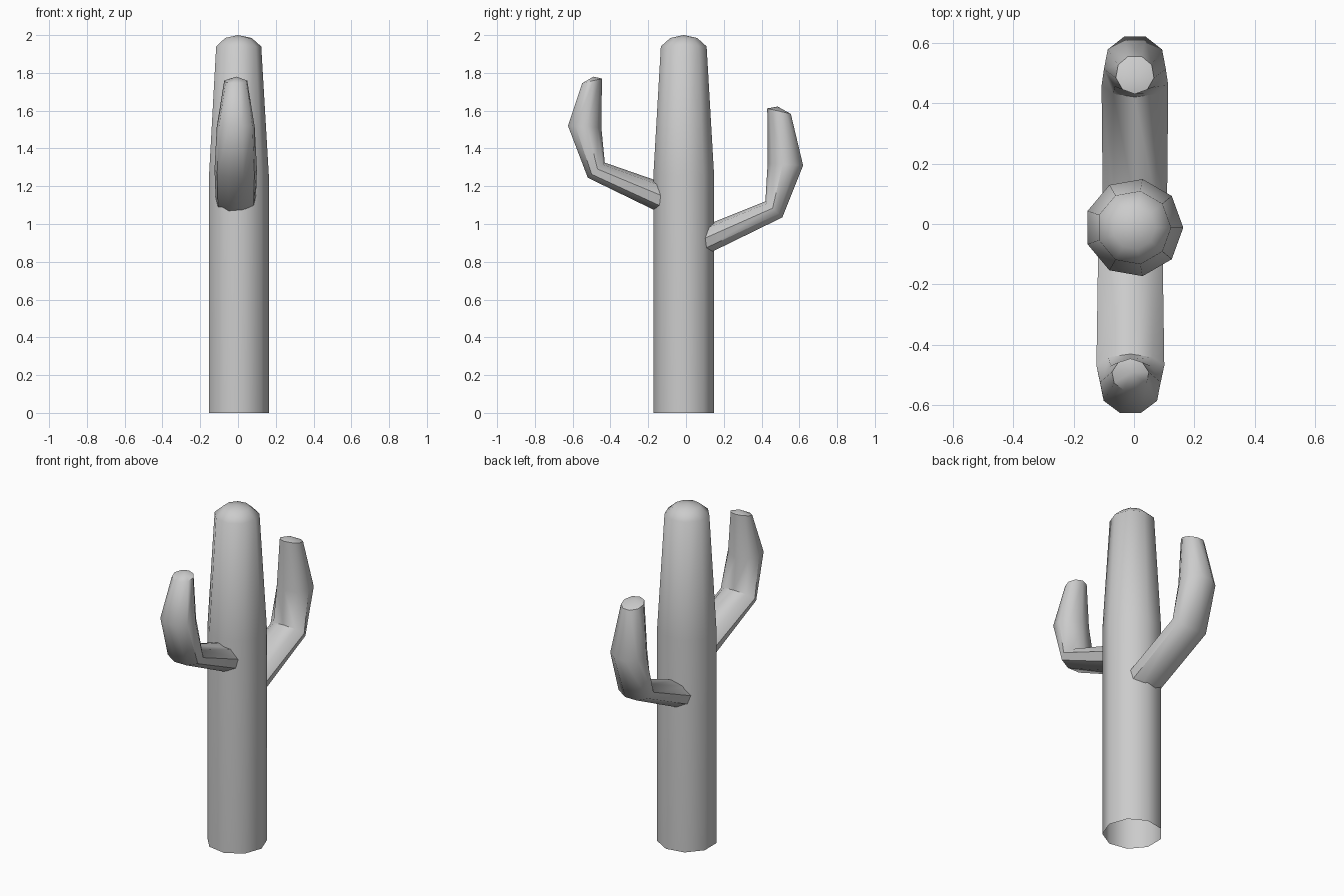
import bpy, bmesh
from math import sin, cos, pi, radians

SIDES = 9

cube = bpy.data.objects.get("Cube")
if cube:
    bpy.data.objects.remove(cube, do_unlink=True)

# One plain grey for the whole plant
grey = bpy.data.materials.new("plain grey")
grey.use_nodes = True
color = (0.6, 0.6, 0.6, 1)
grey.diffuse_color = color
grey.node_tree.nodes["Principled BSDF"].inputs["Base Color"].default_value = color


def loft(name, rings, apex):
    """Skin a stack of rings, open at the base, closed by a fan at the apex."""
    bm = bmesh.new()
    loops = [[bm.verts.new(p) for p in ring] for ring in rings]
    tip = bm.verts.new(apex)
    for i in range(SIDES):
        j = (i + 1) % SIDES
        for low, high in zip(loops, loops[1:]):
            bm.faces.new((low[i], low[j], high[j], high[i]))
        bm.faces.new((loops[-1][i], loops[-1][j], tip))
    bmesh.ops.recalc_face_normals(bm, faces=bm.faces)
    mesh = bpy.data.meshes.new(name)
    bm.to_mesh(mesh)
    bm.free()
    mesh.materials.append(grey)
    obj = bpy.data.objects.new(name, mesh)
    bpy.context.collection.objects.link(obj)
    bpy.ops.object.select_all(action='DESELECT')
    obj.select_set(True)
    bpy.context.view_layer.objects.active = obj
    bpy.ops.object.shade_smooth_by_angle(angle=radians(46))


def round_ring(radius, z):
    return [(radius * cos(2 * pi * i / SIDES), radius * sin(2 * pi * i / SIDES) - 0.012, z)
            for i in range(SIDES)]


def arm_ring(x, half_width, inner, outer):
    """Oval ring spanning the inner and outer (y, z) points of the bend."""
    ring = []
    for i in range(SIDES):
        a = 2 * pi * (i + 0.5) / SIDES
        t = (1 + cos(a)) / (1 + cos(pi / SIDES))
        ring.append((x + half_width * sin(a),
                     inner[0] + t * (outer[0] - inner[0]),
                     inner[1] + t * (outer[1] - inner[1])))
    return ring


# Trunk: straight, tapering above the arms, with a low dome
profile = [(0.163, 0), (0.163, 1.26), (0.123, 1.94), (0.072, 1.985)]
loft("trunk", [round_ring(r, z) for r, z in profile], (0, -0.012, 2))

# Arms: half width, inner point and outer point at each bend
front_bends = [(0.108, (-0.07, 1.20), (-0.07, 1.026)),
               (0.114, (-0.43, 1.325), (-0.52, 1.245)),
               (0.102, (-0.448, 1.51), (-0.625, 1.52)),
               (0.062, (-0.445, 1.77), (-0.55, 1.745))]
back_bends = [(0.108, (0.07, 0.98), (0.07, 0.82)),
              (0.112, (0.42, 1.12), (0.51, 1.035)),
              (0.104, (0.432, 1.32), (0.62, 1.31)),
              (0.064, (0.43, 1.612), (0.555, 1.583))]
for name, x, bends, apex in (("front_arm", -0.012, front_bends, (-0.008, -0.49, 1.78)),
                             ("back_arm", 0.003, back_bends, (-0.002, 0.485, 1.622))):
    loft(name, [arm_ring(x, *bend) for bend in bends], apex)
